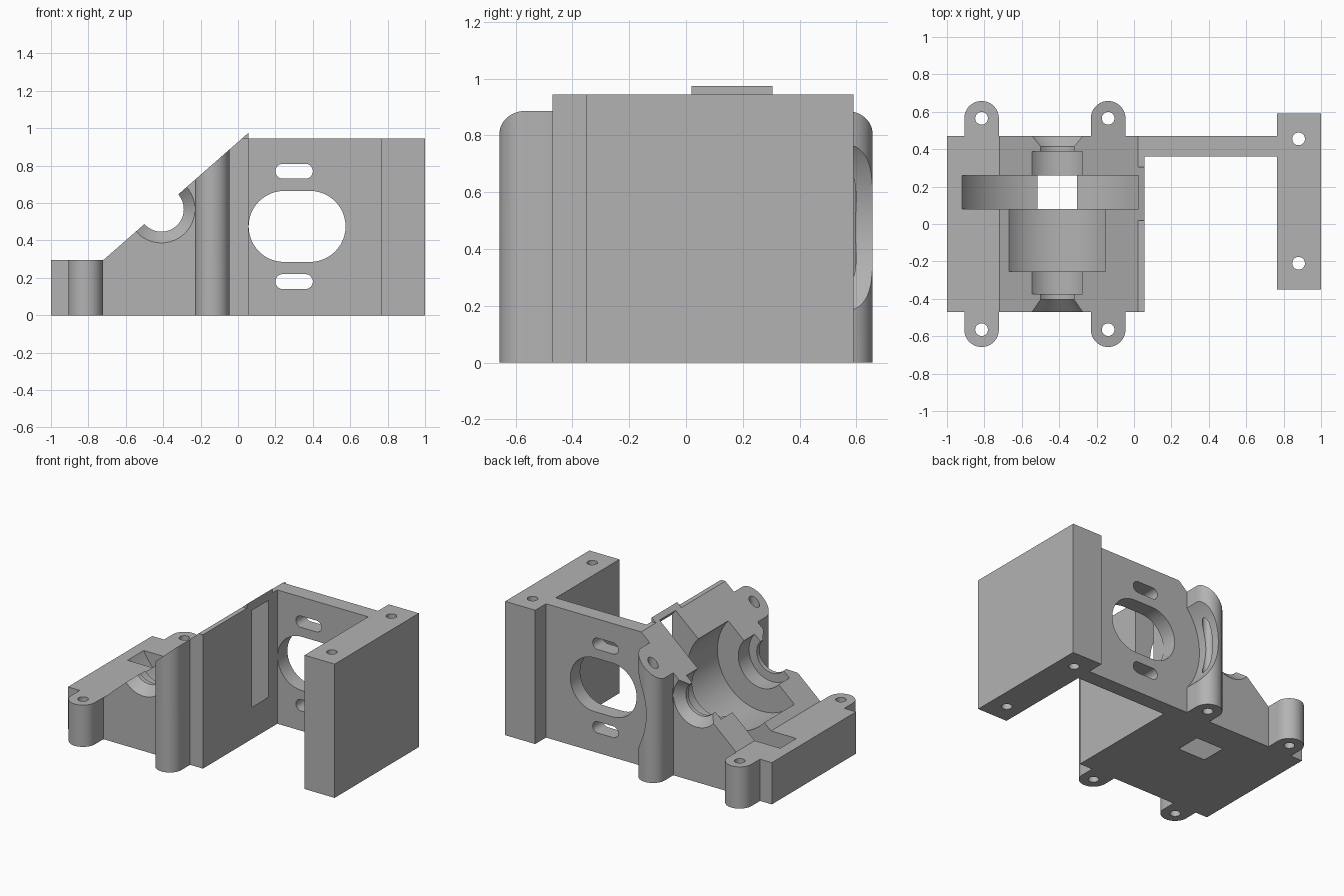
import bpy, bmesh, math
from mathutils import Vector

if "Cube" in bpy.data.objects:
    bpy.data.objects.remove(bpy.data.objects["Cube"], do_unlink=True)

grey = bpy.data.materials.new("plain_grey")
grey.use_nodes = True
grey.diffuse_color = (0.45, 0.45, 0.45, 1)
grey.node_tree.nodes["Principled BSDF"].inputs["Base Color"].default_value = (0.45, 0.45, 0.45, 1)

HALF = 0.47          # half depth of the housing
TOP = 0.945          # height of the walls
FACE = 0.055         # right-hand face of the housing
AXIS = (-0.41, 0.567)  # bore axis in x, z


def slope(x):
    return max(0.295, 0.295 + (x + 0.72) * 0.877)


def finish(name, bm):
    bmesh.ops.recalc_face_normals(bm, faces=bm.faces)
    mesh = bpy.data.meshes.new(name)
    bm.to_mesh(mesh)
    bm.free()
    mesh.materials.append(grey)
    obj = bpy.data.objects.new(name, mesh)
    bpy.context.collection.objects.link(obj)
    return obj


def prism(name, outline, low, high, along="z"):
    """Extrude an outline along z or y; high may be a function of x."""
    bm = bmesh.new()
    rings = []
    for end in (low, high):
        ring = []
        for a, b in outline:
            e = end(a) if callable(end) else end
            ring.append(bm.verts.new((a, b, e) if along == "z" else (a, e, b)))
        rings.append(ring)
    bm.faces.new(rings[0])
    bm.faces.new(rings[1])
    n = len(outline)
    for i in range(n):
        j = (i + 1) % n
        bm.faces.new((rings[0][i], rings[0][j], rings[1][j], rings[1][i]))
    return finish(name, bm)


def box(name, x0, x1, y0, y1, z0, z1):
    return prism(name, [(x0, y0), (x1, y0), (x1, y1), (x0, y1)], z0, z1)


def arc(cx, cy, r, start, sweep, steps):
    return [(cx + r * math.cos(math.radians(start + sweep * i / steps)),
             cy + r * math.sin(math.radians(start + sweep * i / steps)))
            for i in range(steps + 1)]


def circle(cx, cy, r, steps=32):
    return arc(cx, cy, r, 0, 360, steps)[:-1]


def stadium(cx, cy, half, r):
    return arc(cx + half, cy, r, -90, 180, 24) + arc(cx - half, cy, r, 90, 180, 24)


def turned(name, profile, steps=96):
    """Solid of revolution about the bore axis from (y, radius) pairs."""
    bm = bmesh.new()
    rings = [[bm.verts.new((x, y, z)) for x, z in circle(*AXIS, r, steps)]
             for y, r in profile]
    for a, b in zip(rings, rings[1:]):
        for i in range(steps):
            j = (i + 1) % steps
            bm.faces.new((a[i], a[j], b[j], b[i]))
    bm.faces.new(rings[0])
    bm.faces.new(rings[-1])
    return finish(name, bm)


def combine(target, tool, operation):
    mod = target.modifiers.new("join", "BOOLEAN")
    mod.operation = operation
    mod.solver = "EXACT"
    mod.object = tool
    bpy.context.view_layer.objects.active = target
    bpy.ops.object.modifier_apply(modifier=mod.name)
    bpy.data.objects.remove(tool, do_unlink=True)


# Sloped bearing housing
cap_x = -0.72 + (TOP - 0.295) / 0.877
bracket = prism("motor_bracket", [(-1, 0), (FACE, 0), (FACE, TOP), (cap_x, TOP),
                                  (-0.72, 0.295), (-1, 0.295)], -HALF, HALF, "y")

# Raised tab over the gear slot
combine(bracket, prism("gear_tab", [(0, 0.85), (FACE, 0.85), (FACE, slope(FACE)), (0, slope(0))],
                       0.02, 0.305, "y"), "UNION")

# Motor plate and end block
combine(bracket, box("motor_plate", 0.03, 0.8, 0.36, HALF, 0, TOP), "UNION")
combine(bracket, box("end_block", 0.765, 1, -0.35, 0.59, 0, TOP), "UNION")

# Screw lugs at the four corners of the housing
lugs = [(x, side) for x in (-0.815, -0.138) for side in (-1, 1)]
for x, side in lugs:
    r = 0.0925
    plan = [(x + r, 0.44 * side)] + [(a, b * side) for a, b in arc(x, 0.565, r, 0, 180, 32)]
    plan.append((x - r, 0.44 * side))
    combine(bracket, prism("screw_lug", plan, 0, slope), "UNION")

# Stepped bore: countersinks, bearing seats, drum pocket and gear pocket
bore = [(-0.48, 0.189), (-0.405, 0.12), (-0.375, 0.12), (-0.375, 0.18), (-0.255, 0.18),
        (-0.255, 0.343), (0.08, 0.343), (0.08, 0.577), (0.26, 0.577), (0.26, 0.18),
        (0.387, 0.18), (0.387, 0.12), (0.415, 0.12), (0.48, 0.189)]
combine(bracket, turned("bore_cutter", bore), "DIFFERENCE")

# Motor opening and its two fixing slots
motor_x, motor_z = 0.316, 0.475
combine(bracket, prism("motor_opening", stadium(motor_x, motor_z, 0.069, 0.19), 0.3, 0.55, "y"),
        "DIFFERENCE")
for z in (0.18, 0.77):
    combine(bracket, prism("fixing_slot", stadium(0.3, z, 0.06, 0.04), 0.3, 0.55, "y"),
            "DIFFERENCE")

# Round motor clearance in the rear lug
combine(bracket, prism("motor_clearance", arc(motor_x, motor_z, 0.465, 90, 180, 64),
                       HALF, 0.8, "y"), "DIFFERENCE")

# Vertical screw holes
holes = [(x, 0.565 * side) for x, side in lugs] + [(0.88, 0.455), (0.88, -0.21)]
for x, y in holes:
    combine(bracket, prism("screw_hole", circle(x, y, 0.034), -0.1, 1.1), "DIFFERENCE")

# Smooth the round walls, keep the edges crisp
for obj in bpy.context.selected_objects:
    obj.select_set(False)
bracket.select_set(True)
bpy.context.view_layer.objects.active = bracket
bpy.ops.object.shade_smooth_by_angle(angle=math.radians(30))
